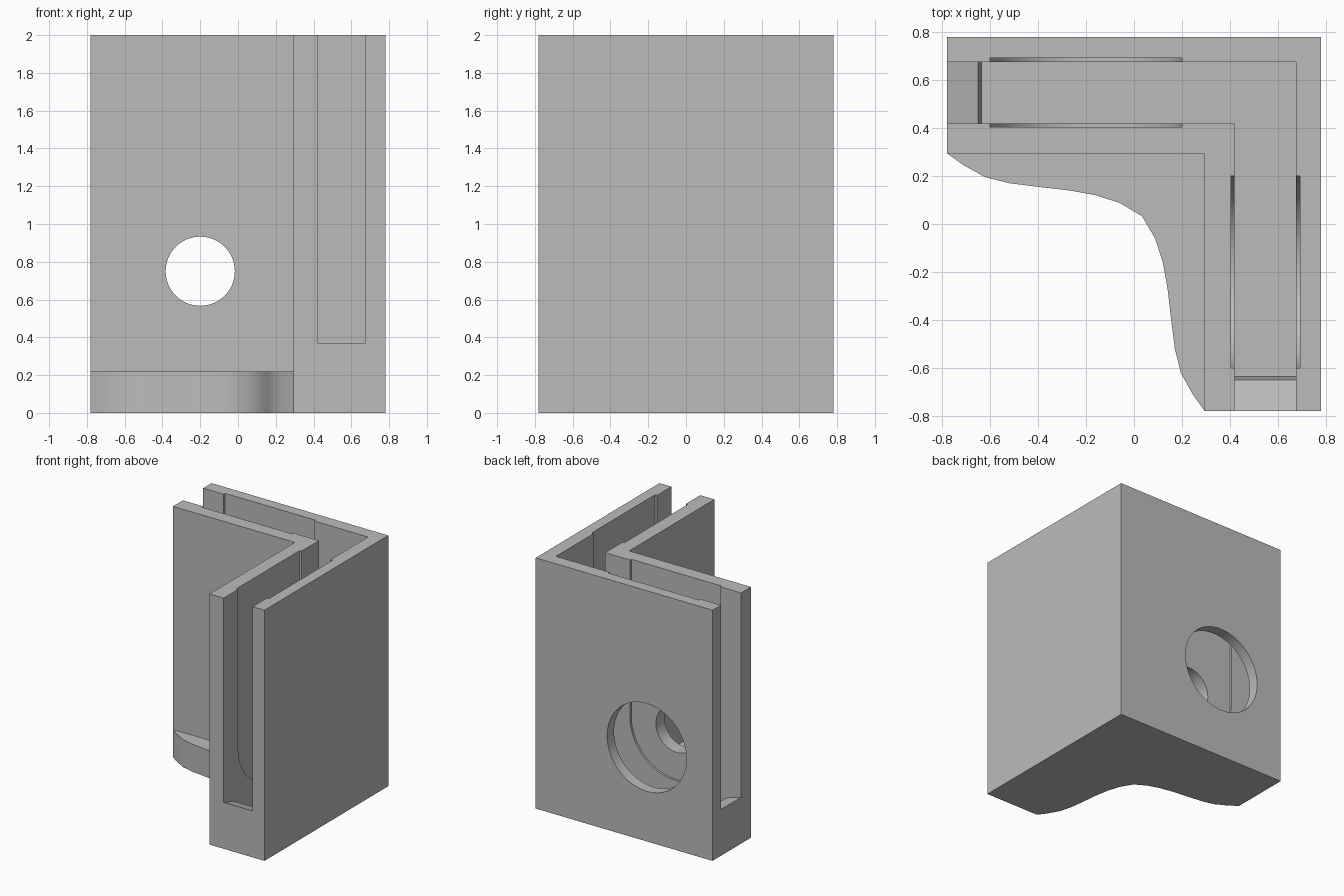
import bpy
import bmesh
import math

cube = bpy.data.objects.get("Cube")
if cube:
    bpy.data.objects.remove(cube, do_unlink=True)

grey = bpy.data.materials.new("plain grey")
grey.use_nodes = True
colour = (0.5, 0.5, 0.5, 1)
grey.diffuse_color = colour
grey.node_tree.nodes["Principled BSDF"].inputs["Base Color"].default_value = colour

HALF, INNER = 0.78, 0.295        # outer half width, inner face of the arms
SLOT = (0.42, 0.675)             # slot walls
HOLE_X, HOLE_Z = -0.2, 0.75


def prism(name, profile, low, high, place):
    """Extrude a 2D profile; place maps (u, v, depth) to a point."""
    bm = bmesh.new()
    a, b = ([bm.verts.new(place(u, v, d)) for u, v in profile] for d in (low, high))
    bm.faces.new(a)
    bm.faces.new(b[::-1])
    n = len(profile)
    for i in range(n):
        j = (i + 1) % n
        bm.faces.new((a[i], b[i], b[j], a[j]))
    bmesh.ops.recalc_face_normals(bm, faces=bm.faces)
    mesh = bpy.data.meshes.new(name)
    bm.to_mesh(mesh)
    bm.free()
    mesh.materials.append(grey)
    obj = bpy.data.objects.new(name, mesh)
    bpy.context.collection.objects.link(obj)
    return obj


def upright(u, v, d):
    return (u, v, d)


def side_arm(u, v, d):
    return (u, d, v)


def front_arm(u, v, d):
    return (d, u, v)


def circle(radius, start=0.0, sweep=2 * math.pi, steps=64):
    return [(HOLE_X + radius * math.cos(start + sweep * i / steps),
             HOLE_Z + radius * math.sin(start + sweep * i / steps)) for i in range(steps)]


def combine(target, tool, operation):
    mod = target.modifiers.new(tool.name, 'BOOLEAN')
    mod.operation = operation
    mod.solver = 'EXACT'
    mod.object = tool
    bpy.context.view_layer.objects.active = target
    bpy.ops.object.modifier_apply(modifier=mod.name)
    bpy.data.objects.remove(tool, do_unlink=True)


# L-shaped corner body
body = prism("corner_bracket", [(-HALF, HALF), (-HALF, INNER), (INNER, INNER),
                                (INNER, -HALF), (HALF, -HALF), (HALF, HALF)], 0, 2, upright)

# Curved foot in the inner corner, symmetric about the diagonal
half_curve = [(-HALF, INNER), (-0.71, 0.245), (-0.62, 0.195), (-0.52, 0.17), (-0.4, 0.155),
              (-0.27, 0.14), (-0.16, 0.12), (-0.06, 0.088), (0.033, 0.033)]
curve = half_curve + [(y, x) for x, y in half_curve[-2::-1]]
combine(body, prism("curved_foot", curve + [(INNER, INNER)], 0, 0.22, upright), 'UNION')

# Panel slots with a sloping lip at the open end, and shallow round-bottomed recesses
slot = [(-0.9, 0.37), (-HALF, 0.37), (-0.65, 0.33), (-0.635, 0.15),
        (SLOT[1], 0.15), (SLOT[1], 2.2), (-0.9, 2.2)]
recess = circle(0.4, math.pi, math.pi, 32) + [(0.2, HOLE_Z), (0.2, 2.2), (-0.6, 2.2)]
for place in (side_arm, front_arm):
    combine(body, prism("slot_cutter", slot, *SLOT, place), 'DIFFERENCE')
    combine(body, prism("recess_cutter", recess, SLOT[0] - 0.016, SLOT[1] + 0.018, place),
            'DIFFERENCE')

# Large hole in the back wall, small hole in the inner wall
combine(body, prism("large_hole_cutter", circle(0.35), 0.6, 0.9, side_arm), 'DIFFERENCE')
combine(body, prism("small_hole_cutter", circle(0.183), 0.2, 0.5, side_arm), 'DIFFERENCE')

bpy.ops.object.select_all(action='DESELECT')
body.select_set(True)
bpy.context.view_layer.objects.active = body
bpy.ops.object.shade_smooth_by_angle(angle=math.radians(32))
